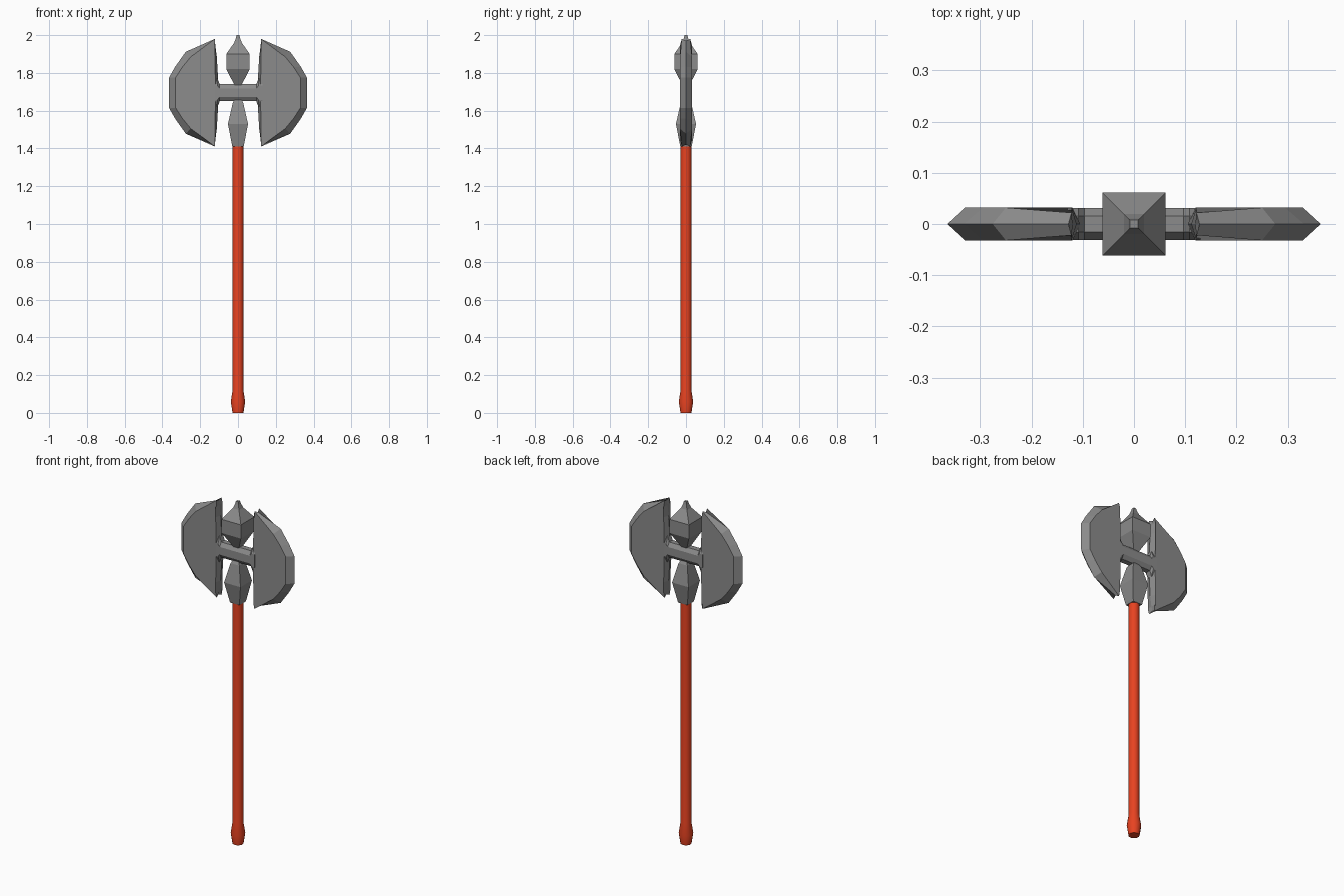
import bpy, bmesh
from math import cos, sin, pi, radians

if "Cube" in bpy.data.objects:
    bpy.data.objects.remove(bpy.data.objects["Cube"])

MID = 1.695  # height of the blade centre line


def make_material(name, colour):
    mat = bpy.data.materials.new(name)
    mat.diffuse_color = (*colour, 1)
    mat.use_nodes = True
    mat.node_tree.nodes["Principled BSDF"].inputs["Base Color"].default_value = mat.diffuse_color
    return mat


red = make_material("red_wood", (0.8, 0.055, 0.015))
steel = make_material("dark_steel", (0.26, 0.26, 0.26))


def loft(name, rings, material=steel):
    """Skin a list of equal-length point rings and cap both ends."""
    bm = bmesh.new()
    loops = [[bm.verts.new(p) for p in ring] for ring in rings]
    n = len(loops[0])
    for a, b in zip(loops, loops[1:]):
        for i in range(n):
            j = (i + 1) % n
            bm.faces.new((a[i], a[j], b[j], b[i]))
    bm.faces.new(loops[0])
    bm.faces.new(loops[-1])
    bmesh.ops.recalc_face_normals(bm, faces=bm.faces)
    mesh = bpy.data.meshes.new(name)
    bm.to_mesh(mesh)
    bm.free()
    mesh.materials.append(material)
    obj = bpy.data.objects.new(name, mesh)
    bpy.context.collection.objects.link(obj)
    return obj


def turned(name, profile, sides, material=steel):
    """Polygonal column from (z, half width) pairs, flat side to the front."""
    k = 1 / cos(pi / sides)
    angles = [(i + 0.5) * 2 * pi / sides for i in range(sides)]
    return loft(name, [[(r * k * cos(a), r * k * sin(a), z) for a in angles]
                       for z, r in profile], material)


# Round shaft with swollen pommel
handle = turned("handle", [(0, 0.029), (0.06, 0.038), (0.125, 0.028), (1.43, 0.028)], 16, red)
bpy.context.view_layer.objects.active = handle
handle.select_set(True)
bpy.ops.object.shade_smooth_by_angle(angle=radians(30))

# Square-section socket and top spike, both pinched at the crossbar
turned("socket", [(1.41, 0.03), (1.425, 0.033), (1.53, 0.053), (1.64, 0.028), (1.685, 0.003)], 4)
turned("spike", [(1.705, 0.003), (1.75, 0.026), (1.82, 0.062), (1.90, 0.062),
                 (1.96, 0.02), (1.985, 0.011), (2.0, 0.008)], 4)

# Faceted crossbar flaring into lugs where it meets the blades
section = [(-1, -.5), (-.5, -1), (.5, -1), (1, -.5), (1, .5), (.5, 1), (-.5, 1), (-1, .5)]
loft("crossbar", [[(x, 0.031 * u, MID + h * v) for u, v in section]
                  for x, h in [(-.13, .075), (-.108, .075), (-.097, .045),
                               (.097, .045), (.108, .075), (.13, .075)]])

# Blades: (flat x, z, flat half thickness, rim x, z) for the upper half, mirrored down
half = [(.12, .07, .032, .105, .07), (.122, .19, .032, .112, .19), (.122, .25, .032, .12, .25),
        (.122, .285, .022, .128, .275), (.25, .19, .032, .276, .217),
        (.295, .135, .032, .332, .138), (.33, .08, .032, .365, .08)]
outline = half + [(a, -b, t, c, -d) for a, b, t, c, d in reversed(half)]
for name, s in (("right_blade", 1), ("left_blade", -1)):
    loft(name, [[(s * a, -t, MID + b) for a, b, t, c, d in outline],
                [(s * c, 0, MID + d) for a, b, t, c, d in outline],
                [(s * a, t, MID + b) for a, b, t, c, d in outline]])
